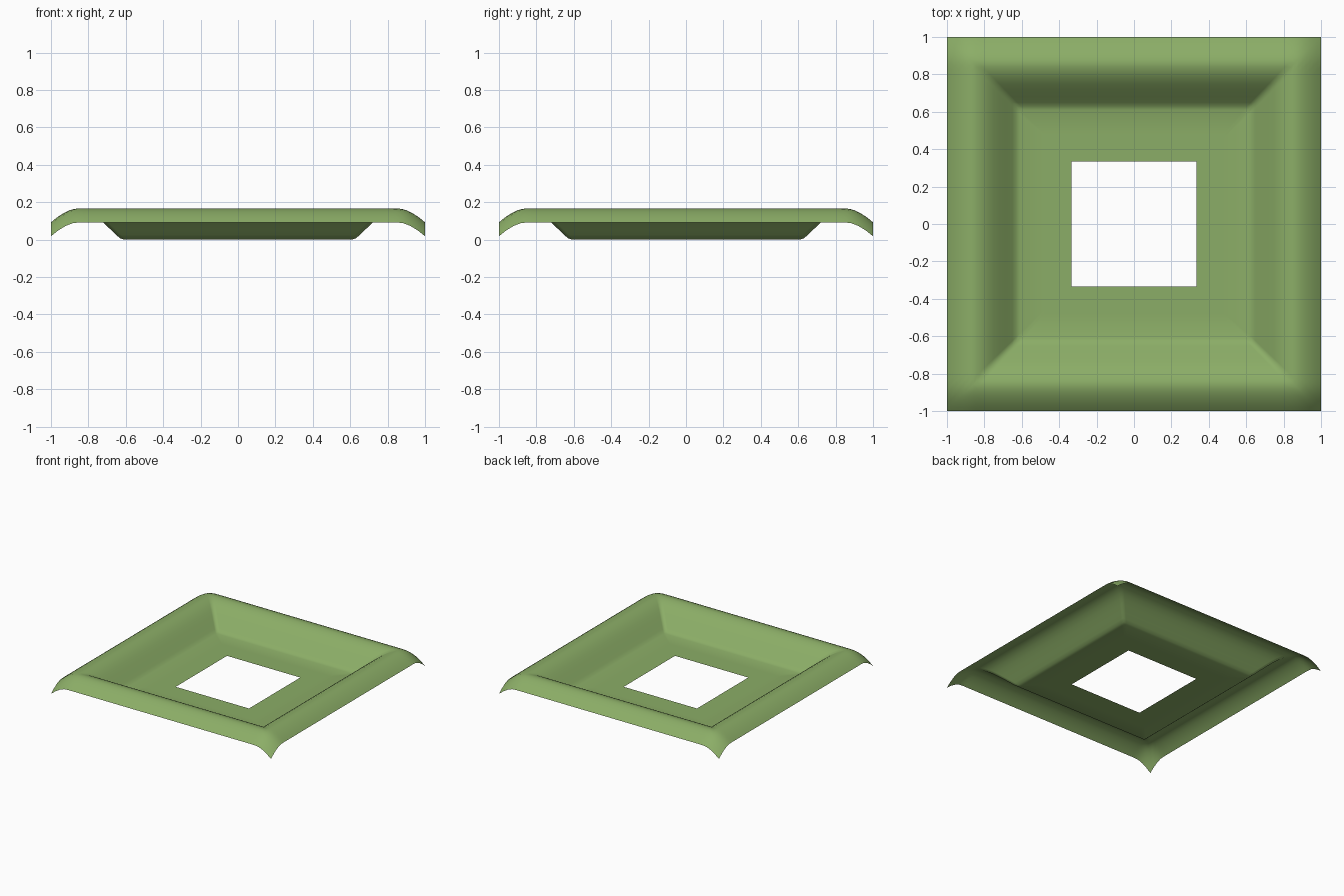
import bpy, bmesh

if "Cube" in bpy.data.objects:
    bpy.data.objects.remove(bpy.data.objects["Cube"])

# Slope profile: (distance from centre, height), flat floor up to rounded ridge
SLOPE = [(0.333, 0), (0.48, 0), (0.61, 0.0), (0.63, 0.007), (0.65, 0.024), (0.68, 0.053),
         (0.72, 0.090), (0.75, 0.117), (0.78, 0.139), (0.81, 0.155), (0.84, 0.164),
         (0.86, 0.166)]
# Outer lip: drop below the ridge
LIP = [(0.86, 0), (0.88, 0.003), (0.90, 0.009), (0.92, 0.018), (0.94, 0.029),
       (0.96, 0.042), (0.98, 0.057), (1.0, 0.074)]


def sample(curve, d):
    if d <= curve[0][0]:
        return curve[0][1]
    for (a, za), (b, zb) in zip(curve, curve[1:]):
        if d <= b:
            return za + (zb - za) * (d - a) / (b - a)
    return curve[-1][1]


def height(x, y):
    # mitred inner slope; the lip drops add up so the corners droop
    x, y = abs(x), abs(y)
    return sample(SLOPE, max(x, y)) - sample(LIP, x) - sample(LIP, y)


N = 50  # steps along each side
rings = [p[0] for p in SLOPE] + [p[0] for p in LIP[1:]]

bm = bmesh.new()
loops = []
for d in rings:
    loop = []
    for side in range(4):
        for i in range(N):
            x, y = d * (2 * i / N - 1), -d
            for _ in range(side):
                x, y = -y, x
            loop.append(bm.verts.new((x, y, height(x, y))))
    loops.append(loop)

# Bridge the square rings, leaving the central hole open
for inner, outer in zip(loops, loops[1:]):
    n = len(inner)
    for i in range(n):
        j = (i + 1) % n
        bm.faces.new((inner[i], outer[i], outer[j], inner[j]))
for f in bm.faces:
    f.smooth = True

mesh = bpy.data.meshes.new("square_frame")
bm.to_mesh(mesh)
bm.free()
frame = bpy.data.objects.new("square_frame", mesh)
bpy.context.collection.objects.link(frame)

green = bpy.data.materials.new("leaf green")
green.diffuse_color = (0.26, 0.42, 0.135, 1)
green.use_nodes = True
green.node_tree.nodes["Principled BSDF"].inputs["Base Color"].default_value = green.diffuse_color
mesh.materials.append(green)
